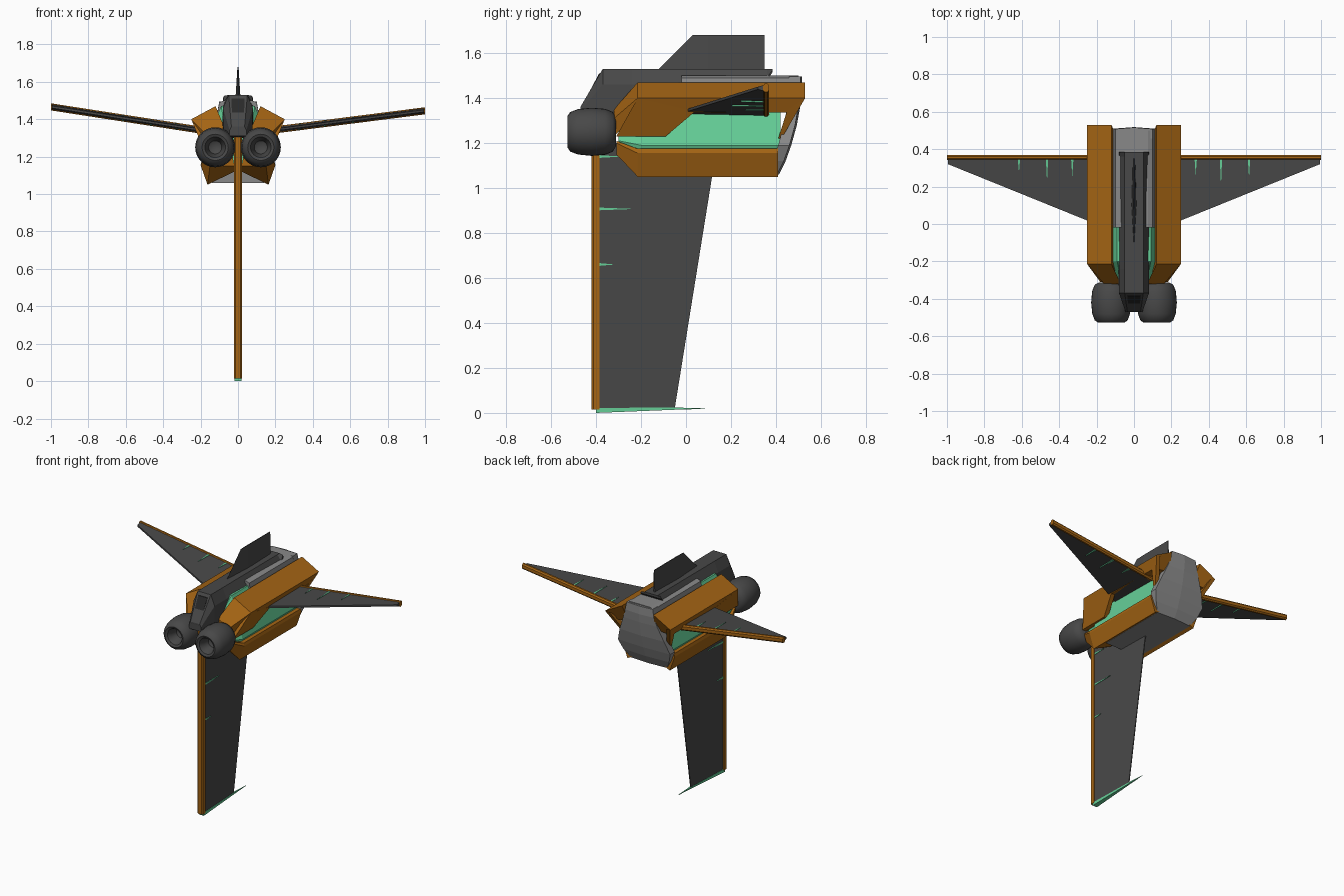
import bpy, bmesh, math
from mathutils import Vector

old = bpy.data.objects.get("Cube")
if old:
    bpy.data.objects.remove(old, do_unlink=True)


def material(name, rgb):
    m = bpy.data.materials.new(name)
    m.use_nodes = True
    m.diffuse_color = (*rgb, 1)
    m.node_tree.nodes["Principled BSDF"].inputs["Base Color"].default_value = (*rgb, 1)
    return m


ORANGE = material("burnt orange", (0.38, 0.13, 0.007))
DARK = material("dark grey", (0.065, 0.065, 0.065))
BLACK = material("near black", (0.022, 0.022, 0.022))
GREY = material("light grey", (0.25, 0.25, 0.25))
GREEN = material("mint green", (0.13, 0.62, 0.31))


def loft(name, rings, mat, mirror=False, closed=False):
    """Bridge rings of equal length; cap the ends unless the loop is closed."""
    bm = bmesh.new()
    vs = [[bm.verts.new(p) for p in r] for r in rings]
    n = len(vs[0])
    for a, b in zip(vs, vs[1:]):
        for i in range(n):
            j = (i + 1) % n
            bm.faces.new((a[i], a[j], b[j], b[i]))
    if not closed:
        bm.faces.new(vs[0])
        bm.faces.new(vs[-1])
    bmesh.ops.remove_doubles(bm, verts=bm.verts, dist=1e-5)
    bmesh.ops.recalc_face_normals(bm, faces=bm.faces)
    me = bpy.data.meshes.new(name)
    bm.to_mesh(me)
    bm.free()
    me.materials.append(mat)
    ob = bpy.data.objects.new(name, me)
    bpy.context.collection.objects.link(ob)
    if mirror:
        ob.modifiers.new("Mirror", "MIRROR")
    return ob


def section(y, half):
    """Symmetric cross-section at y from its right half (x, z)."""
    return [(x, y, z) for x, z in half] + [(-x, y, z) for x, z in reversed(half)]


def plate(name, outline, half, mat):
    """Upright plate on the centre line from a (y, z) outline."""
    return loft(name, [[(s, y, z) for y, z in outline] for s in (-half, half)], mat)


# Main hull with mint flanks
hull = [(0.09, 1.47), (0.13, 1.38), (0.175, 1.19), (0.15, 1.13)]
loft("hull", [section(-0.3, [(0.07, 1.36), (0.09, 1.34), (0.15, 1.21), (0.13, 1.15)]),
              section(-0.2, hull), section(0.42, hull)], GREEN)

# Curved rear panel, stacked upwards as level rings
levels = [(0.405, 1.06, 0.14), (0.435, 1.12, 0.175), (0.46, 1.19, 0.2),
          (0.485, 1.28, 0.17), (0.503, 1.38, 0.13), (0.51, 1.44, 0.11), (0.508, 1.495, 0.1)]
loft("rear_panel", [[(-w, y - 0.05, z), (w, y - 0.05, z), (w, y, z), (0, y + 0.008, z), (-w, y, z)]
                    for y, z, w in levels], GREY)

# Belly and top deck
belly = [(0.14, 1.06), (0.16, 1.14)]
loft("belly", [section(-0.12, belly), section(0.4, belly)], GREY)
deck = [(0.075, 1.5), (0.1, 1.49), (0.12, 1.38)]
loft("top_deck", [section(-0.02, deck), section(0.5, deck)], GREY)

# Dark spine and blunt nose
loft("spine", [section(0.385, [(0.05, 1.53), (0.075, 1.525), (0.08, 1.515)]),
               section(0.36, [(0.05, 1.53), (0.08, 1.49), (0.08, 1.48)]),
               section(-0.24, [(0.05, 1.53), (0.08, 1.46), (0.085, 1.33)]),
               section(-0.37, [(0.05, 1.53), (0.08, 1.46), (0.075, 1.3)]),
               section(-0.47, [(0.035, 1.36), (0.045, 1.34), (0.045, 1.31)])], DARK)
loft("nose_window", [[(-0.035, y, 1.51), (0.035, y, 1.51), (0.03, y - 0.085, 1.35), (-0.03, y - 0.085, 1.35)]
                     for y in (-0.386, -0.378)], BLACK)

# Dorsal fin
loft("dorsal_fin", [[(0, -0.13, 1.52), (0.013, 0.1, 1.52), (0.006, 0.35, 1.52), (-0.006, 0.35, 1.52), (-0.013, 0.1, 1.52)],
                    [(0, 0.03, 1.68), (0.003, 0.1, 1.68), (0.002, 0.35, 1.68), (-0.002, 0.35, 1.68), (-0.003, 0.1, 1.68)]], DARK)

# Upper armour beams
beam = [(0.12, 1.47), (0.25, 1.4), (0.222, 1.335), (0.1, 1.345)]
nose = [(0.07, 1.35), (0.16, 1.31), (0.15, 1.23), (0.07, 1.23)]
tail = (0.53, 0.53, 0.475, 0.48)
loft("upper_armour", [[(x, -0.32, z) for x, z in nose],
                      [(x, -0.215, z) for x, z in beam],
                      [(x, y, z) for (x, z), y in zip(beam, tail)]], ORANGE, mirror=True)


# Side cheeks below the beams, leaning inward
def lean(outline, inset):
    return [(0.25 - (1.4 - z) * 0.41 - inset, y, z) for y, z in outline]


cheeks = {"front_cheek": [(-0.215, 1.4), (0.04, 1.34), (-0.09, 1.23), (-0.31, 1.23)],
          "rear_cheek": [(0.53, 1.4), (0.45, 1.345), (0.41, 1.22), (0.425, 1.22)]}
for name, outline in cheeks.items():
    loft(name, [lean(outline, 0), lean(outline, 0.03)], ORANGE, mirror=True)

# Lower armour beams
low = [(0.195, 1.175), (0.2, 1.155), (0.163, 1.05), (0.02, 1.12), (0.04, 1.18)]
low_front = [(0.16, 1.21), (0.165, 1.2), (0.15, 1.15), (0.02, 1.15), (0.03, 1.21)]
loft("lower_armour", [[(x, y, z) for x, z in ring]
                      for y, ring in ((-0.31, low_front), (-0.215, low), (0.41, low))], ORANGE, mirror=True)

# Barrel engines with hollow fronts
profile = [(0, -0.43), (0.035, -0.45), (0.043, -0.49), (0.055, -0.52), (0.07, -0.527),
           (0.088, -0.515), (0.101, -0.48), (0.107, -0.42), (0.102, -0.36), (0.088, -0.325),
           (0.065, -0.312), (0, -0.31)]
turns = [2 * math.pi * i / 32 for i in range(32)]
engine = loft("engine", [[(0.122 + r * math.cos(a), y, 1.25 + r * math.sin(a)) for a in turns]
                         for r, y in profile], DARK, mirror=True, closed=True)
bpy.context.view_layer.objects.active = engine
engine.select_set(True)
bpy.ops.object.shade_smooth_by_angle(angle=math.radians(40))
engine.select_set(False)

# Swept wings with trailing bars and mint streaks
for side, s, rise, streaks in (("left", 1, 0.127, (0.08, 0.14, 0.1)),
                               ("right", -1, 0.155, (0.09, 0.12, 0.07))):
    def wing_point(x, y, h):
        return (s * x, y, 1.35 + (x - 0.25) * rise + h)

    def wing_ring(x, front):
        return [wing_point(x, front, -0.006), wing_point(x, front, 0.006),
                wing_point(x, 0.35, 0.014), wing_point(x, 0.35, -0.014)]

    loft(side + "_wing", [wing_ring(0.13, -0.03), wing_ring(0.995, 0.32)], DARK)
    bar = [(0.343, -0.01), (0.343, 0.01), (0.35, 0.019), (0.362, 0.019),
           (0.369, 0.01), (0.369, -0.01), (0.362, -0.019), (0.35, -0.019)]
    loft(side + "_wing_bar", [[wing_point(x, y, h) for y, h in bar] for x in (0.13, 1)], ORANGE)
    for x, length in zip((0.33, 0.465, 0.615), streaks):
        loft(side + "_wing_streak", [[wing_point(x - 0.006, 0.344, h), wing_point(x + 0.006, 0.344, h),
                                      wing_point(x, 0.344 - length, h * 0.9)] for h in (-0.016, 0.016)], GREEN)

# Tall ventral fin with leading bar, streaks and pointed foot
loft("ventral_fin", [[(-0.015, -0.39, z), (0.015, -0.39, z), (0.003, back, z), (-0.003, back, z)]
                     for z, back in ((0.02, -0.05), (1.2, 0.14))], DARK)
bar = [(-0.021, -0.385), (-0.021, -0.412), (-0.013, -0.42), (0.013, -0.42), (0.021, -0.412), (0.021, -0.385)]
loft("ventral_bar", [[(x, y, z) for x, y in bar] for z in (0.015, 1.32)], ORANGE)
for z, length in ((1.14, 0.1), (0.907, 0.16), (0.66, 0.07)):
    plate("ventral_streak", [(-0.385, z - 0.006), (-0.385, z + 0.006), (-0.385 + length, z)], 0.017, GREEN)
loft("ventral_foot", [[(-0.018, -0.4, 0), (0.018, -0.4, 0), (0.018, -0.4, 0.022), (-0.018, -0.4, 0.022)],
                      [(-0.006, -0.05, 0.014), (0.006, -0.05, 0.014), (0.006, -0.05, 0.024), (-0.006, -0.05, 0.024)],
                      [(-0.001, 0.085, 0.018), (0.001, 0.085, 0.018), (0.001, 0.085, 0.02), (-0.001, 0.085, 0.02)]], GREEN)
